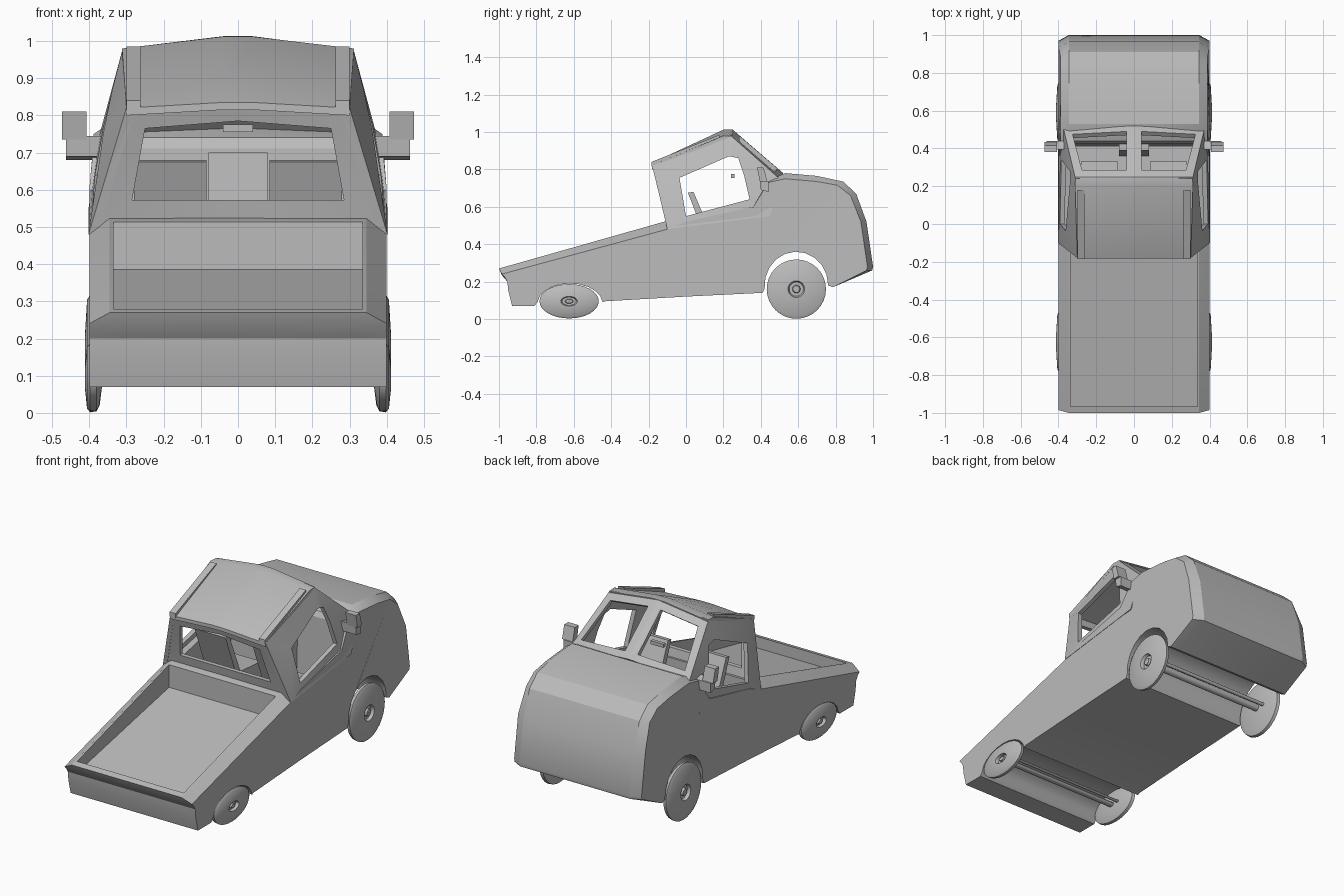
import bpy, bmesh, math
from mathutils import Vector

if "Cube" in bpy.data.objects:
    bpy.data.objects.remove(bpy.data.objects["Cube"])

grey = bpy.data.materials.new("plain grey")
grey.use_nodes = True
grey.diffuse_color = (0.5, 0.5, 0.5, 1)
grey.node_tree.nodes["Principled BSDF"].inputs["Base Color"].default_value = (0.5, 0.5, 0.5, 1)


def make(name, verts, faces, smooth=30):
    mesh = bpy.data.meshes.new(name)
    mesh.from_pydata([tuple(v) for v in verts], [], faces)
    bm = bmesh.new()
    bm.from_mesh(mesh)
    bmesh.ops.recalc_face_normals(bm, faces=bm.faces)
    bm.to_mesh(mesh)
    bm.free()
    mesh.materials.append(grey)
    obj = bpy.data.objects.new(name, mesh)
    bpy.context.collection.objects.link(obj)
    activate(obj)
    if smooth:
        bpy.ops.object.shade_smooth_by_angle(angle=math.radians(smooth))
    return obj


def activate(obj):
    bpy.ops.object.select_all(action='DESELECT')
    obj.select_set(True)
    bpy.context.view_layer.objects.active = obj


def loft(name, rings, closed=False, smooth=30):
    """Skin equal rings of points; cap the ends unless closed."""
    n, m = len(rings[0]), len(rings)
    verts = [p for r in rings for p in r]
    faces = [(i * n + j, i * n + (j + 1) % n, (i + 1) % m * n + (j + 1) % n, (i + 1) % m * n + j)
             for i in range(m if closed else m - 1) for j in range(n)]
    if not closed:
        faces += [tuple(range(n)), tuple(range((m - 1) * n, m * n))]
    return make(name, verts, faces, smooth)


def prism(name, profile, x0, x1, smooth=30):
    return loft(name, [[(x, y, z) for y, z in profile] for x in (x0, x1)], smooth=smooth)


def frame(name, outer, inner, inward, sides=(1,)):
    """Panel with a window: outer and inner loops given a thickness."""
    for s in sides:
        flip = lambda pts, d: [Vector((s * (p[0] + d[0]), p[1] + d[1], p[2] + d[2])) for p in pts]
        none = (0, 0, 0)
        label = name if len(sides) == 1 else ("left_" if s > 0 else "right_") + name
        loft(label, [flip(outer, none), flip(inner, none), flip(inner, inward), flip(outer, inward)], True)


def cut(obj, cutter):
    mod = obj.modifiers.new("cut", 'BOOLEAN')
    mod.object, mod.operation, mod.solver = cutter, 'DIFFERENCE', 'EXACT'
    activate(obj)
    bpy.ops.object.modifier_apply(modifier="cut")
    bpy.data.objects.remove(cutter)


def arch(y, z, ry, rz, a0, a1, steps=10):
    angles = [math.radians(a0 + (a1 - a0) * i / steps) for i in range(steps + 1)]
    return [(y + ry * math.cos(a), z + rz * math.sin(a), 0) for a in angles]


# Lower body: side profile (y, z, drop at the outer edge)
profile = [(-1, .27, .03), (-.985, .235, .01), (-.955, .2, 0), (-.95, .15, 0), (-.93, .07, 0), (-.81, .07, 0)]
profile += arch(-.62, .08, .175, .11, 175, 5)
profile += [(-.43, .095, 0), (0, .12, 0), (.41, .14, 0)]
profile += arch(.59, .18, .17, .18, 185, 0)
profile += [(.785, .17, 0), (.995, .26, 0), (1, .28, 0), (.965, .52, 0), (.91, .67, .01), (.84, .735, .02),
            (.7, .765, .03), (.53, .78, .03), (.44, .74, .01), (.36, .6, 0), (0, .52, 0), (-.1, .525, .045)]


def outer_edge(x):
    ring = []
    for y, z, d in profile:
        top = z > .65
        ring.append((x * (.97 if top else 1), y - (.03 if y > .83 else 0) + (.015 if y < -.98 else 0), z - d))
    return ring


def inner_edge(x):
    return [(x, y, z) for y, z, d in profile]


body = loft("body", [outer_edge(-.4), inner_edge(-.345), inner_edge(.345), outer_edge(.4)])
cut(body, prism("bed_cutter", [(-.965, .215), (-.14, .385), (-.14, .8), (-.965, .8)], -.335, .335, 0))
cut(body, prism("cabin_cutter", [(-.07, .3), (.41, .3), (.43, .9), (-.07, .9)], -.335, .335, 0))
activate(body)
bpy.ops.object.shade_smooth_by_angle(angle=math.radians(25))

# Cab sides with door windows
frame("cab_side",
      [(.402, -.1, .48), (.3, -.18, .82), (.31, .24, .98), (.348, .4, .838), (.372, .5, .75), (.402, .45, .55)],
      [(.392, 0, .55), (.362, -.035, .755), (.338, .23, .87), (.34, .28, .86), (.362, .31, .77), (.385, .34, .64)],
      (-.025, 0, 0), (1, -1))

# Cab back wall with window
frame("cab_back",
      [(-.4, -.1, .485), (-.3, -.18, .815), (0, -.18, .83), (.3, -.18, .815), (.4, -.1, .485), (0, -.1, .5)],
      [(-.285, -.115, .572), (-.25, -.165, .765), (0, -.165, .785), (.25, -.165, .765), (.285, -.115, .572),
       (0, -.115, .572)],
      (0, .025, 0))

# Windscreen frame in two panes with a centre post
frame("windscreen_frame",
      [(0, .52, .78), (.372, .5, .75), (.31, .24, .98), (0, .25, 1.012)],
      [(.04, .49, .805), (.325, .475, .785), (.275, .285, .95), (.04, .285, .98)],
      (0, -.02, -.015), (1, -1))

# Roof with a raised centre
roof_rows = [(-.182, .3, .82, .835), (.2, .312, .98, 1.012), (.25, .31, .978, 1.013)]
loft("roof", [[(-w, y, e), (-.04, y, c), (.04, y, c), (w, y, e), (w, y, e - .02), (.04, y, c - .02),
               (-.04, y, c - .02), (-w, y, e - .02)] for y, w, e, c in roof_rows])

# Roof rails, door mirrors, seats
for side, s in (("left", 1), ("right", -1)):
    prism(side + "_roof_rail", [(-.185, .815), (.18, .96), (.18, .985), (-.185, .84)], s * .262, s * .3)
    prism(side + "_mirror", [(.395, .735), (.435, .735), (.415, .81), (.38, .81)], s * .408, s * .474)
    prism(side + "_mirror_arm", [(.4, .69), (.44, .68), (.44, .735), (.395, .745)], s * .37, s * .462)
    prism(side + "_seat_back", [(.01, .675), (.04, .68), (.15, .42), (.11, .42)], s * .085, s * .28)
    prism(side + "_seat_base", [(.08, .29), (.33, .29), (.33, .42), (.08, .44)], s * .085, s * .28)

prism("dash_console", [(.36, .29), (.43, .29), (.43, .7), (.39, .7)], -.08, .08)
prism("inner_mirror", [(.24, .755), (.26, .755), (.26, .775), (.24, .775)], -.04, .04)


def turned(name, section, y, z, squash, steps=32):
    """Revolve (x, radius) points about the wheel axis."""
    rings = []
    for i in range(steps):
        a = 2 * math.pi * i / steps
        rings.append([(x, y + r * math.cos(a), z + r * squash * math.sin(a)) for x, r in section])
    return loft(name, rings, True, 40)


# Wheels and axles: the low end has flattened wheels
tyre = [(.365, .03), (.372, .13), (.38, .157), (.398, .16), (.406, .145), (.412, .045),
        (.395, .038), (.395, .022), (.408, .018), (.408, .001), (.365, .001)]
for end, y, z, squash in (("tall", .59, .16, 1), ("low", -.625, .095, .58)):
    for side, s in (("left", 1), ("right", -1)):
        turned(f"{end}_{side}_wheel", [(s * x, r * .99) for x, r in tyre], y, z, squash)
    for part, r, dy in (("axle", .02, 0), ("tie_rod", .01, .05)):
        turned(f"{end}_{part}", [(-.38, .001), (-.38, r), (.38, r), (.38, .001)], y + dy, z, squash, 12)
